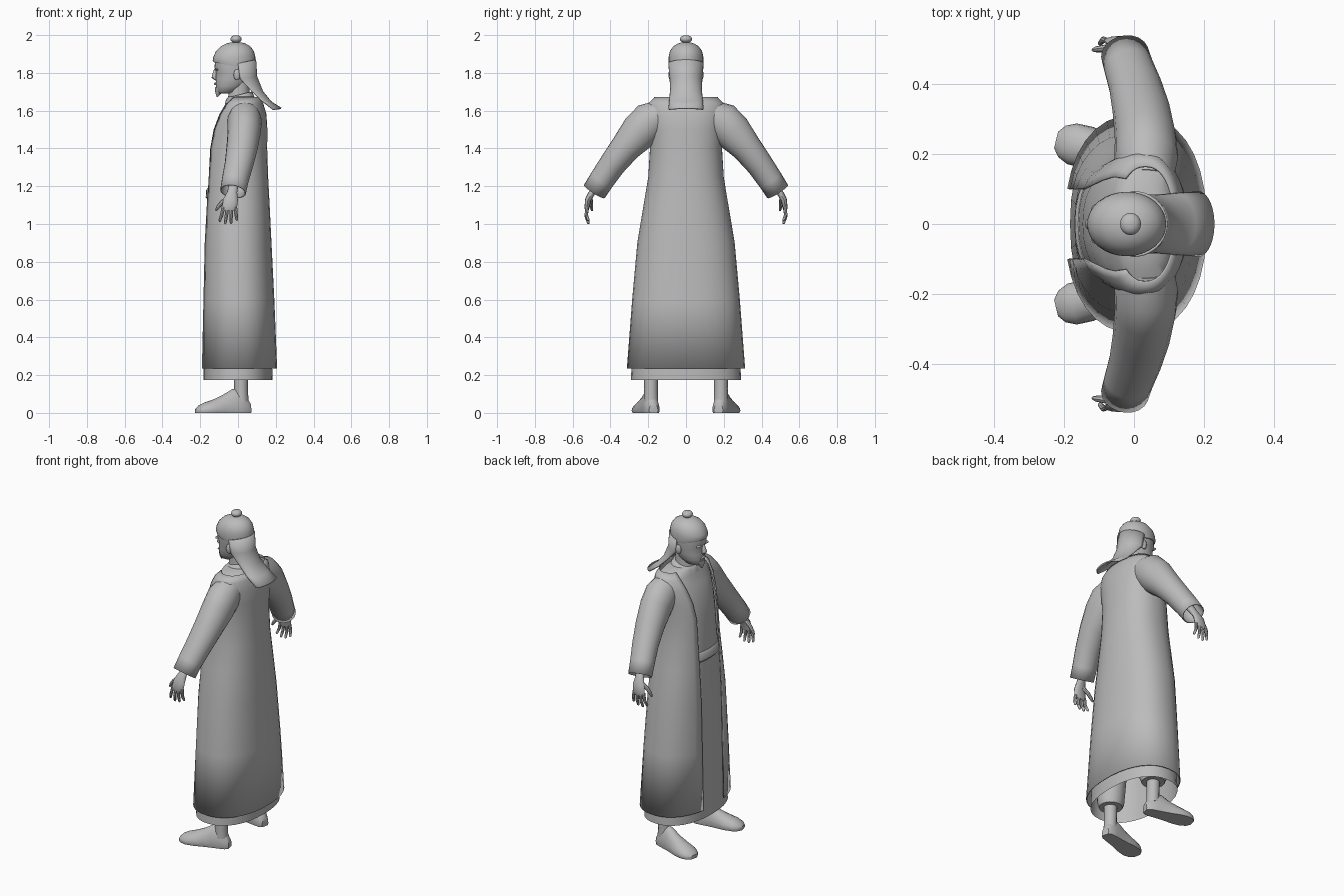
import bpy, bmesh
from math import sin, cos, pi, asin, radians
from mathutils import Vector

cube = bpy.data.objects.get("Cube")
if cube:
    bpy.data.objects.remove(cube, do_unlink=True)

grey = bpy.data.materials.new("plain_grey")
grey.use_nodes = True
grey.diffuse_color = (0.5, 0.5, 0.5, 1)
grey.node_tree.nodes["Principled BSDF"].inputs["Base Color"].default_value = (0.5, 0.5, 0.5, 1)


def loft(name, rings, closed=True, caps=(True, True), thick=0, angle=40):
    """Skin a list of equally long point rings."""
    bm = bmesh.new()
    rows = [[bm.verts.new(p) for p in ring] for ring in rings]
    n = len(rows[0])
    for a, b in zip(rows, rows[1:]):
        for i in range(n if closed else n - 1):
            j = (i + 1) % n
            bm.faces.new((a[i], a[j], b[j], b[i]))
    for row, cap in ((rows[0], caps[0]), (rows[-1], caps[1])):
        if cap and closed:
            bm.faces.new(row)
    bmesh.ops.recalc_face_normals(bm, faces=bm.faces)
    mesh = bpy.data.meshes.new(name)
    bm.to_mesh(mesh)
    bm.free()
    mesh.materials.append(grey)
    ob = bpy.data.objects.new(name, mesh)
    bpy.context.collection.objects.link(ob)
    if thick:
        mod = ob.modifiers.new("thickness", "SOLIDIFY")
        mod.thickness = thick
        mod.offset = 0
    bpy.ops.object.select_all(action="DESELECT")
    ob.select_set(True)
    bpy.context.view_layer.objects.active = ob
    bpy.ops.object.shade_smooth_by_angle(angle=radians(angle))
    return ob


def oval(z, x0, x1, ry, gap=0, tilt=0, n=32, power=1.0):
    """Horizontal oval from x0 to x1; a gap leaves it open at the front."""
    cx, rx = (x0 + x1) / 2, (x1 - x0) / 2
    start = asin((gap / ry) ** (1 / power)) if gap else 0
    steps = n if gap else n - 1
    pts = []
    for i in range(n):
        a = start + (2 * pi - 2 * start) * i / (steps - 1 if gap else n)
        if gap:
            a = start + (2 * pi - 2 * start) * i / (n - 1)
        c, s = cos(a), sin(a)
        x = cx - rx * (1 if c > 0 else -1) * abs(c) ** power
        y = ry * (1 if s > 0 else -1) * abs(s) ** power
        pts.append((x, y, z + tilt * (x - cx)))
    return pts


def tube(name, path, side=1, n=12, caps=(True, True), thick=0):
    """Tube through (x, y, z, radius along x, radius across)."""
    centres = [Vector((p[0], side * p[1], p[2])) for p in path]
    rings = []
    for i, (c, p) in enumerate(zip(centres, path)):
        t = (centres[min(i + 1, len(path) - 1)] - centres[max(i - 1, 0)]).normalized()
        u = Vector((1, 0, 0))
        u = (u - t * u.dot(t)).normalized()
        v = t.cross(u)
        rings.append([c + u * p[3] * cos(2 * pi * k / n) + v * p[4] * sin(2 * pi * k / n)
                      for k in range(n)])
    return loft(name, rings, caps=caps, thick=thick)


def ball(name, centre, size):
    """Smooth ellipsoid."""
    rings = []
    for k in range(1, 10):
        a = pi * k / 10
        rings.append([(centre[0] + size[0] * sin(a) * cos(2 * pi * i / 16),
                       centre[1] + size[1] * sin(a) * sin(2 * pi * i / 16),
                       centre[2] - size[2] * cos(a)) for i in range(16)])
    return loft(name, rings)


# Outer robe, open down the front
robe = [(.235, -.195, .205, .31, .1), (.6, -.188, .19, .282, .1), (.9, -.183, .175, .255, .1),
        (1.1, -.175, .165, .222, .1), (1.25, -.168, .157, .197, .1), (1.4, -.16, .152, .188, .1),
        (1.5, -.142, .153, .195, .11), (1.58, -.112, .148, .205, .125),
        (1.635, -.08, .132, .2, .135), (1.67, -.05, .115, .165, .13)]
loft("outer_robe", [oval(z, a, b, w, g, power=.88) for z, a, b, w, g in robe],
     closed=False, thick=.006)

# Inner robe, full round and closing at the neck
inner = [(.175, -.183, .182, .292)]
inner += [(z, a + .013, b - .013, w - .014) for z, a, b, w, g in robe[1:-1]]
inner += [(1.66, -.06, .1, .135), (1.675, -.05, .085, .075)]
loft("inner_robe", [oval(*r, power=.88) for r in inner], caps=(False, True))

# Waist sash and round collar
loft("sash", [oval(z, -.168 + d, .155, .2, power=.88)
              for z, d in ((1.13, .006), (1.14, -.003), (1.18, -.001), (1.19, .008))])
loft("collar", [oval(1.655, -.07, .085, .085, tilt=.25), oval(1.68, -.062, .078, .075, tilt=.25),
                oval(1.685, -.055, .072, .068, tilt=.25)])

# Neck and head
loft("neck", [oval(1.62, -.06, .07, .06), oval(1.69, -.05, .06, .052), oval(1.76, -.05, .06, .055)])
loft("head", [oval(1.69, -.1, -.04, .025), oval(1.7, -.112, .0, .045), oval(1.73, -.117, .04, .064),
              oval(1.765, -.118, .065, .074), oval(1.8, -.116, .075, .079),
              oval(1.825, -.124, .08, .083), oval(1.87, -.122, .084, .084)])
tube("nose", [(-.118, 0, 1.82, .008, .008), (-.123, 0, 1.795, .012, .012),
              (-.126, 0, 1.777, .014, .018), (-.118, 0, 1.765, .008, .012)])
tube("lips", [(-.118, -.025, 1.738, .003, .003), (-.121, 0, 1.742, .006, .007),
              (-.118, .025, 1.738, .003, .003)])
tube("beard", [(-.1, 0, 1.72, .022, .032), (-.105, 0, 1.695, .016, .02), (-.11, 0, 1.672, .003, .004)])

# Cap with its bun
loft("cap", [oval(1.835, -.13, .088, .089, tilt=-.2), oval(1.85, -.134, .09, .092, tilt=-.15),
             oval(1.885, -.13, .092, .092), oval(1.915, -.117, .084, .085),
             oval(1.94, -.092, .066, .068), oval(1.955, -.062, .04, .045),
             oval(1.962, -.035, .015, .02)])
ball("cap_bun", (-.01, 0, 1.979), (.03, .032, .021))

# Cloth tail of the cap: edge x, edge z, middle x, middle z, half width
tail = [(0, 1.85, .092, 1.87, .09), (.01, 1.77, .098, 1.78, .083), (.06, 1.715, .13, 1.7, .08),
        (.12, 1.655, .175, 1.645, .085), (.185, 1.605, .228, 1.612, .09)]
loft("cap_tail", [[(ex + (mx - ex) * cos(t * pi / 20), w * sin(t * pi / 20),
                    ez + (mz - ez) * cos(t * pi / 20)) for t in range(-10, 11)]
                  for ex, ez, mx, mz, w in tail], closed=False, thick=.008)

# Paired parts: the figure looks along -x, so its left is -y
for label, side in (("left", -1), ("right", 1)):
    ball(label + "_ear", (-.005, side * .081, 1.79), (.018, .012, .03))
    ball(label + "_eyebrow", (-.113, side * .034, 1.818), (.01, .022, .006))

    # Sleeve with an open cuff
    tube(label + "_sleeve", [(.035, .12, 1.585, .075, .075), (.035, .19, 1.545, .088, .1),
                             (.033, .245, 1.49, .085, .098), (.022, .32, 1.405, .08, .078),
                             (.005, .39, 1.315, .073, .068), (-.014, .445, 1.235, .068, .064),
                             (-.026, .485, 1.172, .066, .062)],
         side, n=20, caps=(True, False), thick=.006)

    # Hand: wrist, palm, fingers and thumb
    tube(label + "_palm", [(-.02, .45, 1.235, .026, .022), (-.03, .495, 1.17, .026, .018),
                           (-.038, .518, 1.13, .038, .016), (-.046, .525, 1.085, .04, .013),
                           (-.046, .525, 1.072, .034, .009)], side)
    for k, (drop, spread) in enumerate(((.058, -.02), (.07, -.012), (.068, -.002), (.052, .008))):
        x = -.077 + .021 * k
        tube(label + "_finger_" + str(k + 1),
             [(x, .524, 1.09, .0095, .0095), (x + spread * .5, .528, 1.075 - drop * .5, .009, .009),
              (x + spread, .517, 1.075 - drop, .007, .007),
              (x + spread, .514, 1.07 - drop, .003, .003)], side, n=8)
    tube(label + "_thumb", [(-.05, .508, 1.14, .014, .012), (-.085, .502, 1.115, .012, .011),
                            (-.107, .5, 1.088, .01, .009), (-.117, .498, 1.07, .005, .005)], side, n=8)

    # Trouser leg and ankle
    tube(label + "_trouser_leg", [(.015, .185, .2, .066, .066), (.015, .185, .23, .078, .075),
                                  (.01, .165, .5, .085, .08), (0, .12, 1.0, .1, .09)], side, n=16)
    tube(label + "_ankle", [(.018, .185, .06, .038, .038), (.016, .185, .13, .036, .036),
                            (.015, .185, .26, .04, .038)], side)

    # Shoe: distance from heel, half width, height
    heel, along = Vector((.065, .172, 0)), Vector((-.97, .23, 0))
    across = Vector((.23, .97, 0))
    rings = []
    for d, w, h in ((0, .024, .05), (.02, .038, .085), (.06, .043, .13), (.1, .046, .125),
                    (.15, .052, .095), (.2, .061, .072), (.25, .06, .055), (.28, .046, .04),
                    (.297, .024, .022)):
        ring = [heel + along * d + across * w * cos(pi * k / 10) + Vector((0, 0, .012 + (h - .012) * sin(pi * k / 10)))
                for k in range(11)]
        ring += [heel + along * d - across * w * .92, heel + along * d + across * w * .92]
        rings.append([(p.x, side * p.y, p.z) for p in ring])
    loft(label + "_shoe", rings)
